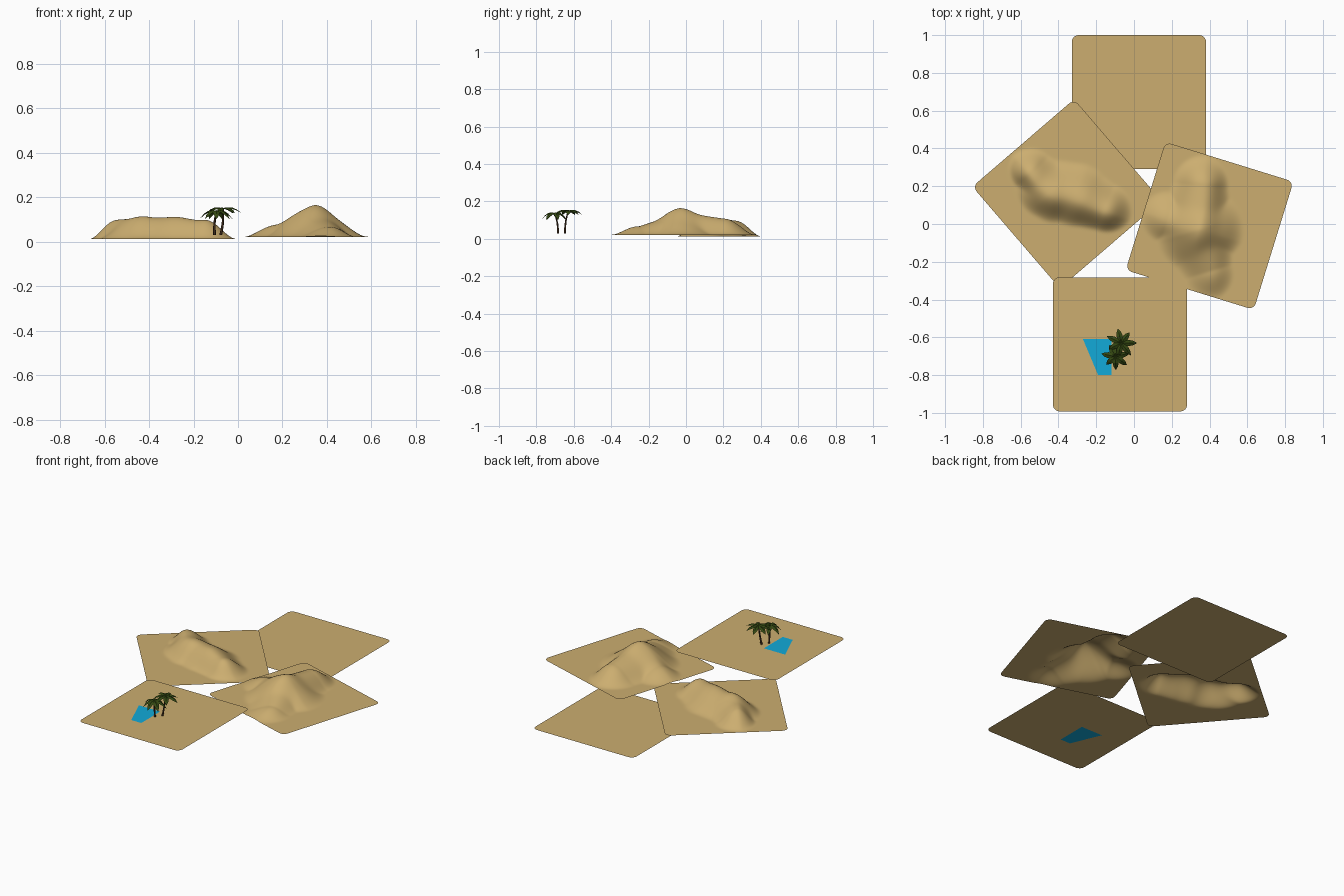
import bpy, bmesh, math
from mathutils import Vector, Matrix

if "Cube" in bpy.data.objects:
    bpy.data.objects.remove(bpy.data.objects["Cube"])


def material(name, rgb):
    m = bpy.data.materials.new(name)
    m.diffuse_color = (*rgb, 1)
    m.use_nodes = True
    m.node_tree.nodes["Principled BSDF"].inputs["Base Color"].default_value = m.diffuse_color
    return m


SAND = material("sand", (0.604, 0.423, 0.162))
WATER = material("water blue", (0.006, 0.40, 0.69))
BARK = material("dark bark", (0.045, 0.022, 0.010))
LEAF = material("palm green", (0.034, 0.065, 0.006))

HALF, R = 0.355, 0.035      # half side and corner radius of every tile


def finish(bm, name, mats, smooth=True):
    me = bpy.data.meshes.new(name)
    bm.to_mesh(me)
    bm.free()
    for m in mats:
        me.materials.append(m)
    for p in me.polygons:
        p.use_smooth = smooth
    ob = bpy.data.objects.new(name, me)
    bpy.context.collection.objects.link(ob)
    return ob


def flat_tile(cx, cy, z):
    """Square sheet with rounded corners."""
    bm = bmesh.new()
    vs = []
    for q in range(4):
        sx, sy = ((1, 1), (-1, 1), (-1, -1), (1, -1))[q]
        for i in range(7):
            a = math.pi / 2 * (q + i / 6)
            vs.append(bm.verts.new((cx + sx * (HALF - R) + R * math.cos(a),
                                    cy + sy * (HALF - R) + R * math.sin(a), z)))
    bm.faces.new(vs)
    return bm


def dune_height(p, arms, steep):
    """Blend of ridge segments; the right-hand side of each ridge is steeper."""
    total = 0
    for a, ha, wa, b, hb, wb in arms:
        a, b = Vector(a), Vector(b)
        d = b - a
        t = max(0, min(1, (p - a).dot(d) / d.length_squared))
        off = p - (a + d * t)
        dist = off.length
        side = 0
        if dist > 1e-6:
            side = max(0, off.dot(Vector((d.y, -d.x)).normalized()) / dist)
        w = (wa + (wb - wa) * t) * (1 - steep * side)
        s = min(1, dist / w)
        total += ((ha + (hb - ha) * t) * (1 - s * s) ** 2) ** 7
    return total ** (1 / 7)


def dune_tile(name, cx, cy, z, angle, arms, steep, ripple):
    n = 72
    bm = bmesh.new()
    bmesh.ops.create_grid(bm, x_segments=n, y_segments=n, size=HALF)
    rot = Matrix.Rotation(math.radians(angle), 2)
    for v in bm.verts:
        x, y = v.co.x, v.co.y
        qx, qy = abs(x) - (HALF - R), abs(y) - (HALF - R)
        if qx > 0 and qy > 0:                     # round the corners
            k = max(qx, qy) / math.hypot(qx, qy)
            x = math.copysign(HALF - R + qx * k, x)
            y = math.copysign(HALF - R + qy * k, y)
        p = rot @ Vector((x, y)) + Vector((cx, cy))
        h = dune_height(p, arms, steep)
        h *= 1 + ripple * math.sin(38 * p.x - 14 * p.y)
        v.co = (p.x, p.y, z + h)
    return finish(bm, name, [SAND])


# flat back tile
finish(flat_tile(0.026, 0.645, 0.0), "flat_sand_tile", [SAND], False)

# long ridge dune on the left
pts = [((-0.55, 0.265), 0.083, 0.14), ((-0.45, 0.16), 0.092, 0.19),
       ((-0.31, 0.13), 0.092, 0.20), ((-0.16, 0.07), 0.088, 0.155)]
dune_tile("ridge_dune", -0.355, 0.16, 0.012, 40.7,
          [(*pts[i], *pts[i + 1]) for i in range(3)], 0.25, 0.035)

# three-armed peak dune on the right
peak = ((0.345, -0.03), 0.120, 0.24)
dune_tile("peak_dune", 0.40, -0.01, 0.022, -17.2,
          [(*peak, (0.37, 0.20), 0.088, 0.17),
           ((0.41, -0.25), 0.045, 0.15, *peak),
           ((0.18, 0.02), 0.055, 0.16, *peak)], 0.2, 0.02)

# oasis tile, with the pond cut into the sheet
Z = 0.029
pond = [Vector((-0.27, -0.61)), Vector((-0.19, -0.80)),
        Vector((-0.12, -0.80)), Vector((-0.12, -0.61))]
bm = flat_tile(-0.074, -0.637, Z)
edges = []
for i in range(4):
    a, d = pond[i], pond[(i + 1) % 4] - pond[i]
    inward = Vector((-d.y, d.x, 0)).normalized()
    edges.append((Vector((a.x, a.y, Z)), inward))
    bmesh.ops.bisect_plane(bm, geom=bm.verts[:] + bm.edges[:] + bm.faces[:],
                           plane_co=edges[-1][0], plane_no=inward)
for f in bm.faces:
    c = f.calc_center_median()
    f.material_index = int(all((c - o).dot(nn) > 0 for o, nn in edges))
finish(bm, "oasis_tile", [SAND, WATER], False)


def trunk(name, base, top, bend):
    """Curved, tapering six-sided trunk."""
    bm = bmesh.new()
    rings, sides, steps = [], 6, 6
    for i in range(steps + 1):
        t = i / steps
        c = base.lerp(top, t) + bend * math.sin(math.pi * t)
        r = 0.0065 - 0.0028 * t
        rings.append([bm.verts.new(c + Vector((r * math.cos(k * math.tau / sides),
                                               r * math.sin(k * math.tau / sides), 0)))
                      for k in range(sides)])
    for lo, hi in zip(rings, rings[1:]):
        for k in range(sides):
            j = (k + 1) % sides
            bm.faces.new((lo[k], lo[j], hi[j], hi[k]))
    bm.faces.new(rings[-1])
    finish(bm, name, [BARK])


def crown(name, top, length, droop, turn, count=7):
    """Ring of folded, arching fronds."""
    bm = bmesh.new()
    for f in range(count):
        a = turn + f * math.tau / count
        out = Vector((math.cos(a), math.sin(a), 0))
        across = Vector((-out.y, out.x, 0))
        reach = length * (1, 0.85, 0.93)[f % 3]
        prev = None
        for i, w in enumerate((0.003, 0.013, 0.016, 0.012, 0.001)):
            t = i / 4
            c = top + out * reach * t
            c.z += 0.045 * t - (0.045 + droop) * t * t
            fold = Vector((0, 0, -0.4 * w))
            row = [bm.verts.new(c + across * w + fold), bm.verts.new(c),
                   bm.verts.new(c - across * w + fold)]
            if prev:
                for k in range(2):
                    bm.faces.new((prev[k + 1], row[k + 1], row[k], prev[k]))
            prev = row
    finish(bm, name, [LEAF], False)


# two palms beside the pond
for tag, base, top, bend, length, droop, turn in (
        ("near", (-0.105, -0.685, Z), (-0.098, -0.702, 0.135), (-0.004, 0.006, 0),
         0.075, 0.032, 0.25),
        ("far", (-0.078, -0.647, Z), (-0.068, -0.630, 0.147), (0.005, -0.005, 0),
         0.083, 0.018, 0.0)):
    trunk(tag + "_palm_trunk", Vector(base), Vector(top), Vector(bend))
    crown(tag + "_palm_fronds", Vector(top), length, droop, turn)
